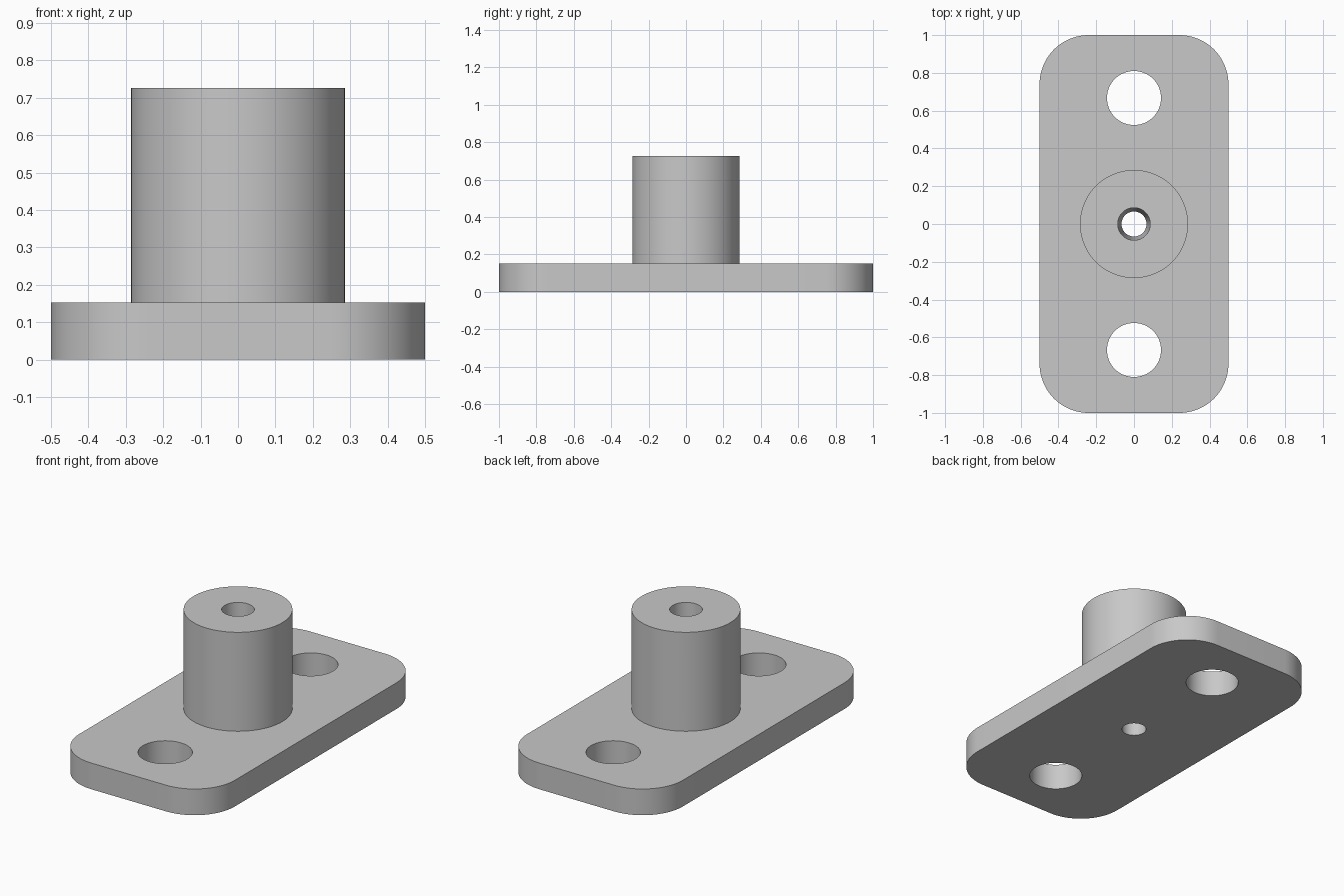
import bpy
import bmesh
from math import radians, cos, sin

cube = bpy.data.objects.get("Cube")
if cube:
    bpy.data.objects.remove(cube, do_unlink=True)

# Overall sizes
HALF_X, HALF_Y, CORNER = 0.5, 1.0, 0.26
PLATE_H, TOTAL_H = 0.152, 0.726
BOSS_R, BOLT_R, BOLT_Y = 0.286, 0.143, 0.667
BORE_BOTTOM, BORE_TOP = 0.066, 0.086

steel = bpy.data.materials.new("plain grey")
steel.use_nodes = True
grey = (0.58, 0.58, 0.58, 1)
steel.diffuse_color = grey
steel.node_tree.nodes["Principled BSDF"].inputs["Base Color"].default_value = grey


def add_object(name, bm):
    mesh = bpy.data.meshes.new(name)
    bmesh.ops.recalc_face_normals(bm, faces=bm.faces)
    bm.to_mesh(mesh)
    bm.free()
    mesh.materials.append(steel)
    obj = bpy.data.objects.new(name, mesh)
    bpy.context.collection.objects.link(obj)
    return obj


def rounded_plate(name):
    bm = bmesh.new()
    steps = 20
    outline = []
    for i, (sx, sy) in enumerate([(1, 1), (-1, 1), (-1, -1), (1, -1)]):
        for k in range(steps + 1):
            a = radians(90 * (i + k / steps))
            outline.append(bm.verts.new((sx * (HALF_X - CORNER) + CORNER * cos(a),
                                         sy * (HALF_Y - CORNER) + CORNER * sin(a), 0)))
    base = bm.faces.new(outline)
    top = bmesh.ops.extrude_face_region(bm, geom=[base], use_keep_orig=True)
    verts = [g for g in top["geom"] if isinstance(g, bmesh.types.BMVert)]
    bmesh.ops.translate(bm, verts=verts, vec=(0, 0, PLATE_H))
    return add_object(name, bm)


def cone(name, r_low, r_high, z_low, z_high, y=0):
    bm = bmesh.new()
    bmesh.ops.create_cone(bm, cap_ends=True, segments=72, radius1=r_low,
                          radius2=r_high, depth=z_high - z_low)
    bmesh.ops.translate(bm, verts=bm.verts, vec=(0, y, (z_low + z_high) / 2))
    return add_object(name, bm)


def combine(target, tool, operation):
    mod = target.modifiers.new(operation.title(), 'BOOLEAN')
    mod.object, mod.operation, mod.solver = tool, operation, 'EXACT'
    bpy.context.view_layer.objects.active = target
    bpy.ops.object.modifier_apply(modifier=mod.name)
    bpy.data.objects.remove(tool, do_unlink=True)


# Flange plate with the round boss standing on it
flange = rounded_plate("flanged_boss")
combine(flange, cone("boss", BOSS_R, BOSS_R, PLATE_H / 2, TOTAL_H), 'UNION')

# Bolt holes at both ends
for side in (-1, 1):
    hole = cone("bolt_hole", BOLT_R, BOLT_R, -0.1, PLATE_H + 0.1, side * BOLT_Y)
    combine(flange, hole, 'DIFFERENCE')

# Tapered bore, extended past both ends for a clean cut
slope = (BORE_TOP - BORE_BOTTOM) / TOTAL_H * 0.1
bore = cone("bore", BORE_BOTTOM - slope, BORE_TOP + slope, -0.1, TOTAL_H + 0.1)
combine(flange, bore, 'DIFFERENCE')

# Smooth round walls, crisp rims
bpy.ops.object.select_all(action='DESELECT')
flange.select_set(True)
bpy.context.view_layer.objects.active = flange
bpy.ops.object.shade_smooth_by_angle(angle=radians(30))
